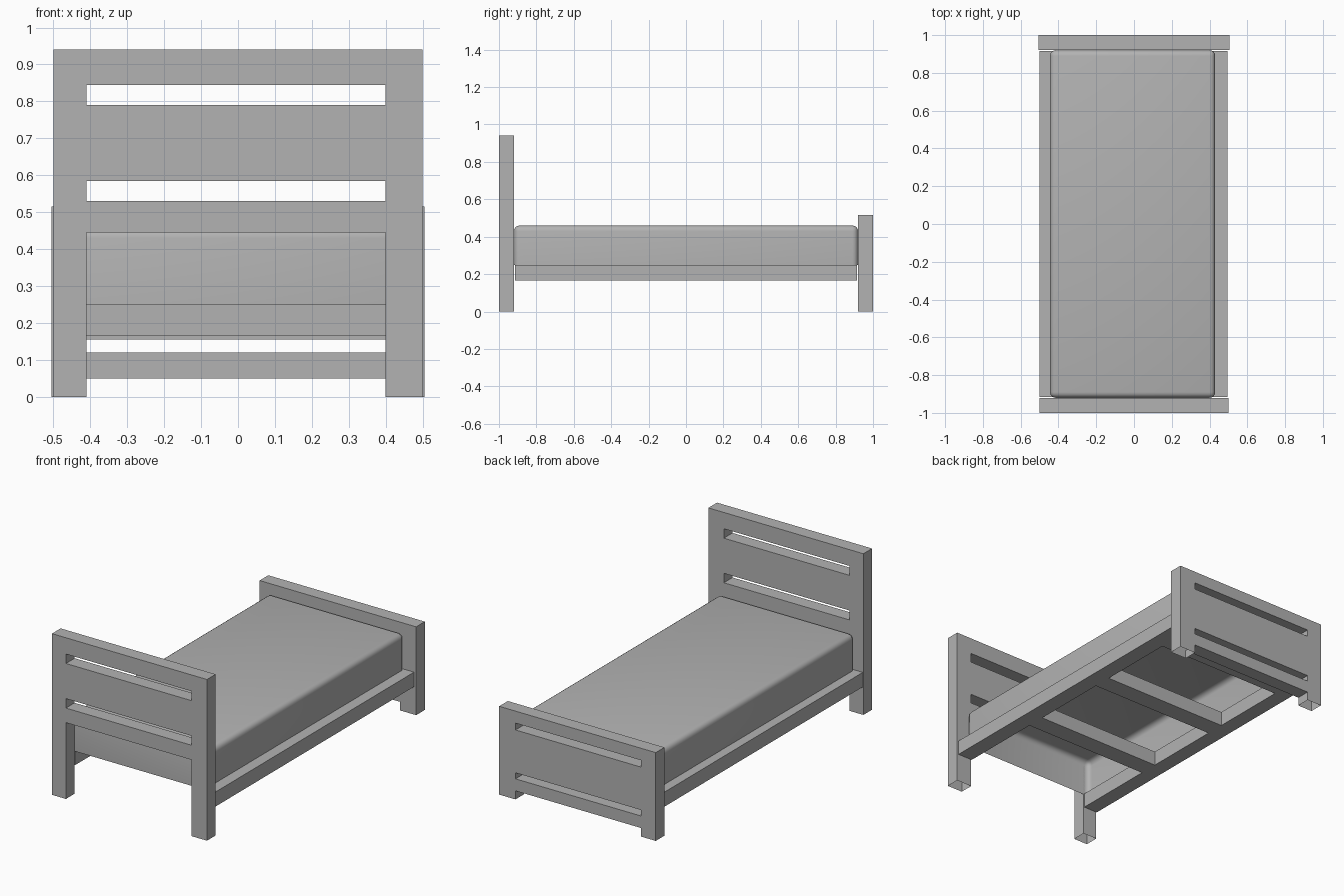
import bpy, bmesh

cube = bpy.data.objects.get("Cube")
if cube:
    bpy.data.objects.remove(cube)

grey = bpy.data.materials.new("plain_grey")
grey.use_nodes = True
colour = (0.45, 0.45, 0.45, 1)
grey.diffuse_color = colour
grey.node_tree.nodes["Principled BSDF"].inputs["Base Color"].default_value = colour


def finish(name, bm):
    bmesh.ops.recalc_face_normals(bm, faces=bm.faces)
    mesh = bpy.data.meshes.new(name)
    bm.to_mesh(mesh)
    bm.free()
    mesh.materials.append(grey)
    obj = bpy.data.objects.new(name, mesh)
    bpy.context.collection.objects.link(obj)
    return obj


def box_mesh(x0, x1, y0, y1, z0, z1):
    bm = bmesh.new()
    bmesh.ops.create_cube(bm, size=1)
    for v in bm.verts:
        v.co.x = x1 if v.co.x > 0 else x0
        v.co.y = y1 if v.co.y > 0 else y0
        v.co.z = z1 if v.co.z > 0 else z0
    return bm


def drop_bottom(bm, z):
    faces = [f for f in bm.faces if all(abs(v.co.z - z) < 0.001 for v in f.verts)]
    bmesh.ops.delete(bm, geom=faces, context='FACES')


def end_board(name, half, y0, y1, levels):
    """Slotted board: every second level between the posts is left open."""
    bm = bmesh.new()
    xs = (-half, -0.41, 0.40, half)
    rows = [[bm.verts.new((x, y0, z)) for x in xs] for z in levels]
    for j in range(len(levels) - 1):
        for i in range(3):
            if i == 1 and j % 2 == 0:
                continue
            bm.faces.new((rows[j][i], rows[j][i + 1], rows[j + 1][i + 1], rows[j + 1][i]))
    ext = bmesh.ops.extrude_face_region(bm, geom=bm.faces[:], use_keep_orig=True)
    for v in ext["geom"]:
        if isinstance(v, bmesh.types.BMVert):
            v.co.y = y1
    drop_bottom(bm, 0)
    bmesh.ops.recalc_face_normals(bm, faces=bm.faces)
    return finish(name, bm)


# End boards with their posts
end_board("headboard", 0.50, -1.0, -0.92, (0, 0.445, 0.53, 0.585, 0.79, 0.845, 0.94))
end_board("footboard", 0.505, 0.92, 1.0, (0, 0.05, 0.12, 0.155, 0.405, 0.445, 0.515))

# Side rails and cross slats
for side, x0, x1 in (("left", 0.40, 0.495), ("right", -0.50, -0.41)):
    finish(side + "_rail", box_mesh(x0, x1, -0.915, 0.915, 0.165, 0.25))
for n in range(3):
    y = -0.42 + 0.57 * n
    finish("slat_%d" % (n + 1), box_mesh(-0.41, 0.40, y, y + 0.11, 0.165, 0.25))

# Mattress: open underneath, rounded on its top and upright edges
bm = box_mesh(-0.445, 0.43, -0.92, 0.92, 0.248, 0.46)
drop_bottom(bm, 0.248)
edges = [e for e in bm.edges if len(e.link_faces) == 2]
bmesh.ops.bevel(bm, geom=edges, offset=0.03, segments=4, profile=0.5, affect='EDGES')
mattress = finish("mattress", bm)
bpy.ops.object.select_all(action='DESELECT')
mattress.select_set(True)
bpy.context.view_layer.objects.active = mattress
bpy.ops.object.shade_smooth_by_angle(angle=0.6)
